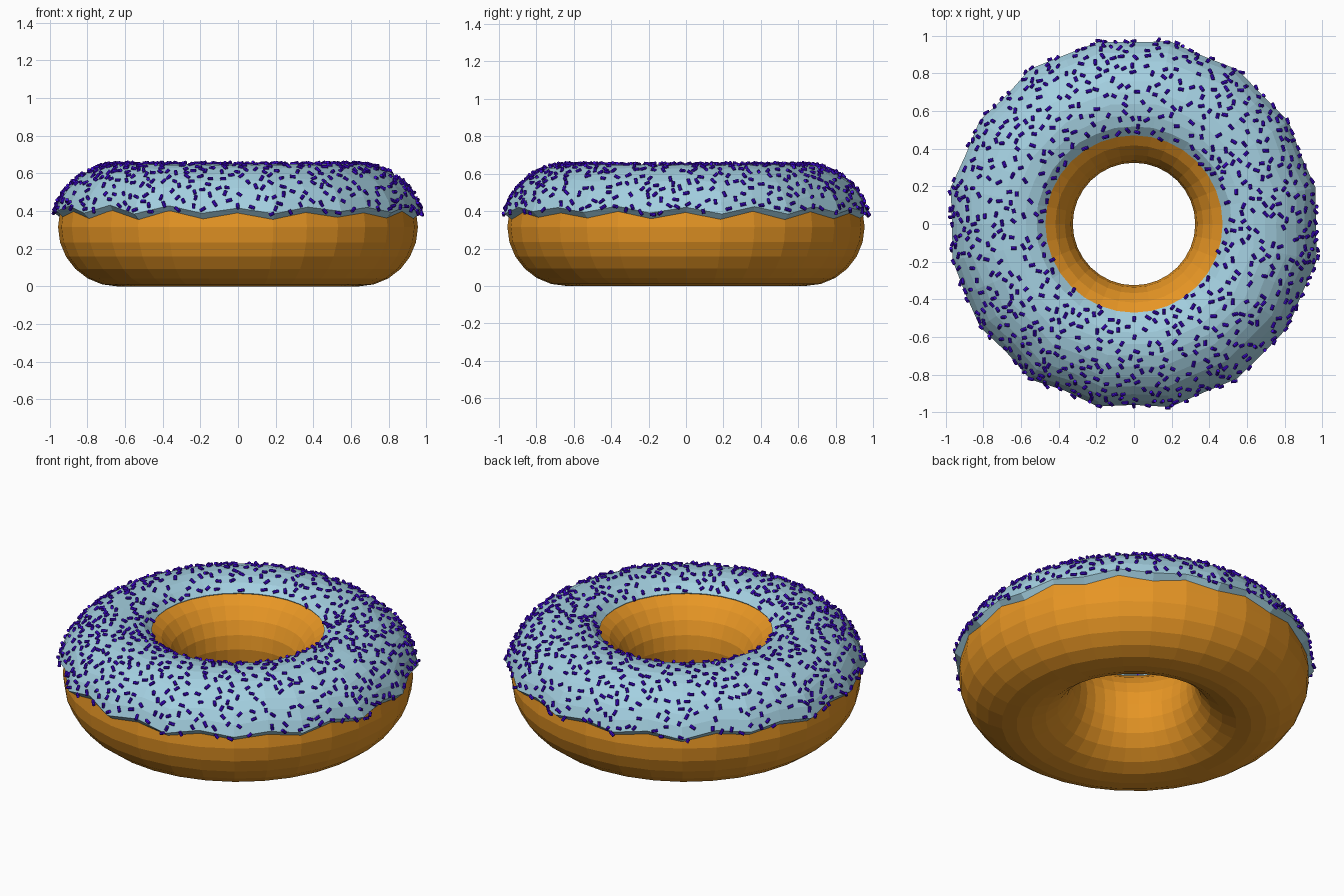
import bpy, bmesh, math, random
from mathutils import Vector, Matrix

random.seed(7)
cube = bpy.data.objects.get("Cube")
if cube:
    bpy.data.objects.remove(cube, do_unlink=True)

SEGMENTS = 32            # steps around the ring
RING, TUBE = 0.64, 0.315  # ring radius and tube radius
ICING_ROWS = 10
TAU = math.tau


def material(name, color):
    mat = bpy.data.materials.new(name)
    mat.use_nodes = True
    mat.diffuse_color = color
    mat.node_tree.nodes["Principled BSDF"].inputs["Base Color"].default_value = color
    return mat


def finish(name, bm, mat):
    bmesh.ops.recalc_face_normals(bm, faces=bm.faces)
    mesh = bpy.data.meshes.new(name)
    bm.to_mesh(mesh)
    bm.free()
    mesh.materials.append(mat)
    obj = bpy.data.objects.new(name, mesh)
    bpy.context.collection.objects.link(obj)
    return obj


def tube_point(around, across, radius):
    """Point on the ring; across = 0 faces outward, a quarter turn is the top."""
    r = RING + radius * math.cos(across)
    return Vector((r * math.cos(around), r * math.sin(around),
                   TUBE + radius * math.sin(across)))


def closed_ring(name, rows, point, mat):
    """Closed tube around the ring from a grid of points."""
    bm = bmesh.new()
    grid = [[bm.verts.new(point(i, j)) for j in range(rows)] for i in range(SEGMENTS)]
    for i in range(SEGMENTS):
        a, b = grid[i], grid[(i + 1) % SEGMENTS]
        for j in range(rows):
            k = (j + 1) % rows
            bm.faces.new((a[j], b[j], b[k], a[k]))
    return finish(name, bm, mat)


dough_mat = material("golden dough", (0.8, 0.305, 0.018, 1))
icing_mat = material("pale blue icing", (0.37, 0.63, 0.75, 1))
sprinkle_mat = material("violet sprinkles", (0.055, 0.002, 0.72, 1))

# Dough ring
DOUGH_ROWS = 24
closed_ring("dough", DOUGH_ROWS,
            lambda i, j: tube_point(i * TAU / SEGMENTS, j * TAU / DOUGH_ROWS, TUBE),
            dough_mat)

# Icing: wavy outer rim with a bevelled lip, level inner rim with a thin lip
low_rim = [math.radians((18.5 if i % 2 == 0 else 12.5) + random.uniform(-1.5, 1.5))
           for i in range(SEGMENTS)]
swell = [random.uniform(0, 0.012) + (0.014 if i % 2 else 0) for i in range(SEGMENTS)]
INNER_RIM = math.radians(122)
LIP = math.radians(4)


def icing_point(i, t):
    i %= SEGMENTS
    across = low_rim[i] + (INNER_RIM - low_rim[i]) * t
    thickness = 0.02 * min(1, 0.25 + 8 * (1 - t))
    return tube_point(i * TAU / SEGMENTS, across,
                      TUBE + thickness + swell[i] * max(0, 1 - 2.5 * t))


def icing_shell(i, j):
    if j <= ICING_ROWS:
        return icing_point(i, j / ICING_ROWS)
    s = (2 * ICING_ROWS + 1 - j) / ICING_ROWS
    start = low_rim[i] - LIP
    return tube_point(i * TAU / SEGMENTS, start + (INNER_RIM - start) * s, TUBE - 0.003)


closed_ring("icing", 2 * ICING_ROWS + 2, icing_shell, icing_mat)


# Sprinkles: short rods lying on the icing, kept apart from each other
def surface(u, t):
    i, f = int(u), u % 1
    return icing_point(i, t).lerp(icing_point(i + 1, t), f)


bm = bmesh.new()
placed = {}
CELL = 0.036
for attempt in range(2300):
    u, t = random.uniform(0, SEGMENTS), random.uniform(-0.02, 0.99)
    p = surface(u, t)
    if random.random() > p.xy.length:
        continue
    cell = tuple(math.floor(c / CELL) for c in p)
    near = (q for dx in (-1, 0, 1) for dy in (-1, 0, 1) for dz in (-1, 0, 1)
            for q in placed.get((cell[0] + dx, cell[1] + dy, cell[2] + dz), ()))
    if any((q - p).length < CELL for q in near):
        continue
    placed.setdefault(cell, []).append(p)
    normal = (p - tube_point(u * TAU / SEGMENTS, 0, 0)).normalized()
    side = normal.orthogonal().normalized()
    lie = Matrix.Rotation(random.uniform(0, TAU), 3, normal) @ side
    lie = (lie + normal * random.uniform(-0.5, 0.5)).normalized()
    turn = lie.to_track_quat('Z', 'Y').to_matrix().to_4x4()
    bmesh.ops.create_cone(bm, cap_ends=True, segments=8, radius1=0.009, radius2=0.009,
                          depth=random.uniform(0.024, 0.034),
                          matrix=Matrix.Translation(p + normal * 0.004) @ turn)
finish("sprinkles", bm, sprinkle_mat)
